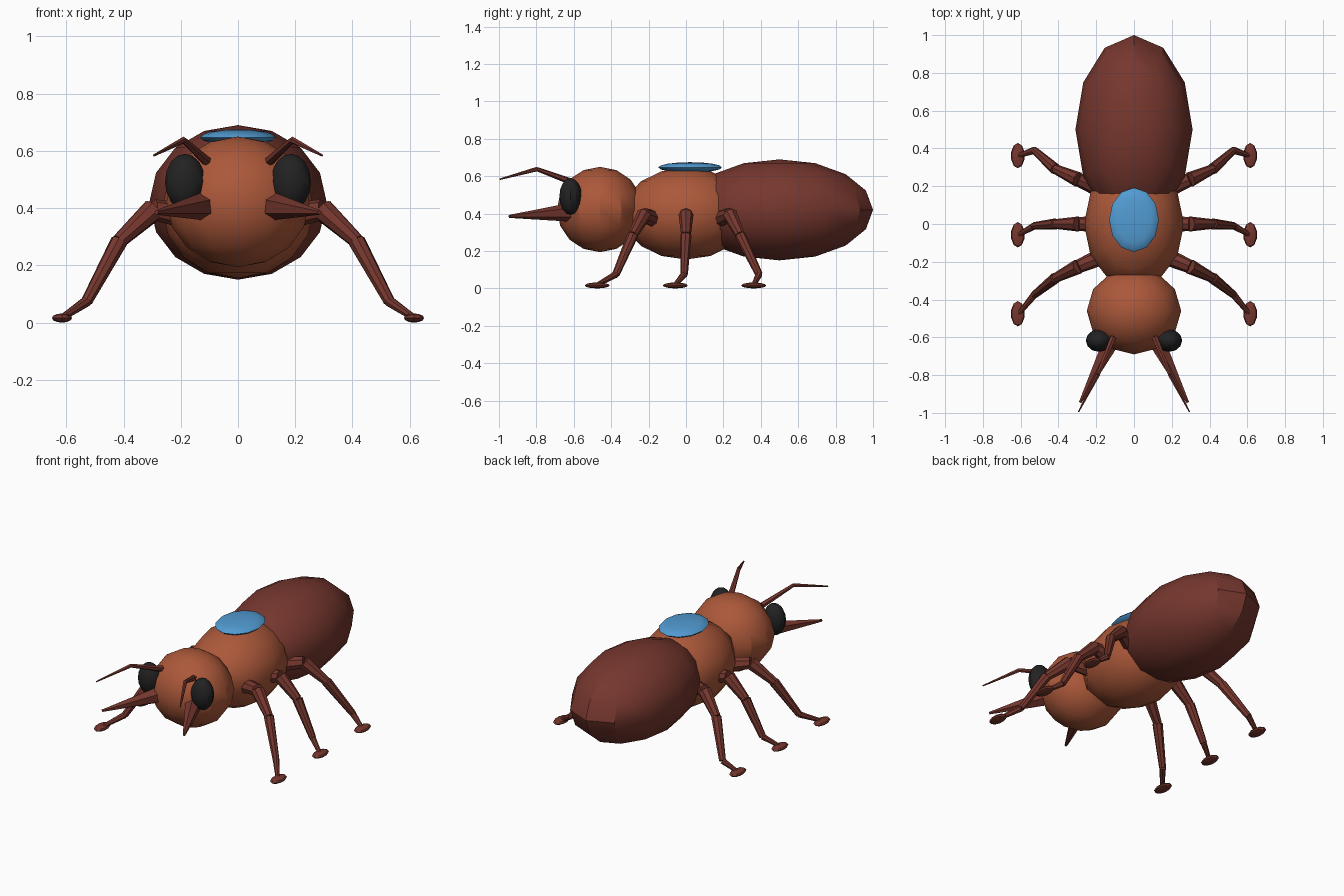
import bpy, math
from mathutils import Vector

if "Cube" in bpy.data.objects:
    bpy.data.objects.remove(bpy.data.objects["Cube"])


def material(name, rgb):
    m = bpy.data.materials.new(name)
    m.diffuse_color = (*rgb, 1)
    m.use_nodes = True
    m.node_tree.nodes["Principled BSDF"].inputs["Base Color"].default_value = m.diffuse_color
    return m


ORANGE = material("rust orange", (0.41, 0.098, 0.042))
MAROON = material("dark maroon", (0.18, 0.038, 0.027))
BLUE = material("sky blue", (0.084, 0.33, 0.65))
BLACK = material("eye black", (0.016, 0.016, 0.016))


def finish(name, mat):
    ob = bpy.context.object
    ob.name = name
    ob.data.materials.append(mat)
    bpy.ops.object.shade_smooth_by_angle(angle=math.radians(30))
    return ob


def ellipsoid(name, centre, radii, mat, segments=12, rings=8):
    bpy.ops.mesh.primitive_uv_sphere_add(segments=segments, ring_count=rings, radius=1, location=centre)
    bpy.context.object.scale = radii
    bpy.ops.object.transform_apply(location=False, rotation=False, scale=True)
    return finish(name, mat)


def limb(name, a, b, r1, r2, mat, sides=6):
    """Tapered tube from a (radius r1) to b (radius r2)."""
    a, b = Vector(a), Vector(b)
    d = b - a
    bpy.ops.mesh.primitive_cone_add(vertices=sides, radius1=r1, radius2=r2, depth=d.length,
                                    location=(a + b) / 2, rotation=d.to_track_quat('Z', 'Y').to_euler())
    return finish(name, mat)


# Body
ellipsoid("abdomen", (0, 0.5, 0.42), (0.31, 0.5, 0.27), MAROON)
ellipsoid("thorax", (0, 0, 0.4), (0.265, 0.34, 0.245), ORANGE)
ellipsoid("head", (0, -0.46, 0.422), (0.25, 0.23, 0.228), ORANGE)
ellipsoid("back_plate", (0, 0.022, 0.647), (0.132, 0.17, 0.028), BLUE)

# Per leg: y of hip root, hip end, knee, ankle, foot
LEGS = {
    "front": (-0.18, -0.225, -0.285, -0.375, -0.475),
    "middle": (0, 0, 0, -0.01, -0.057),
    "back": (0.19, 0.235, 0.29, 0.39, 0.362),
}

for s, side in ((-1, "left"), (1, "right")):
    # Face
    ellipsoid(f"{side}_eye", (s * 0.185, -0.617, 0.492), (0.07, 0.06, 0.098), BLACK)
    limb(f"{side}_mandible", (s * 0.12, -0.62, 0.407), (s * 0.285, -0.945, 0.385), 0.05, 0.008, MAROON)
    elbow = (s * 0.19, -0.797, 0.638)
    limb(f"{side}_antenna_base", (s * 0.11, -0.6, 0.565), elbow, 0.018, 0.011, MAROON)
    limb(f"{side}_antenna_tip", elbow, (s * 0.294, -0.995, 0.584), 0.012, 0.004, MAROON)

    # Legs
    for leg, ys in LEGS.items():
        xz = ((0.19, 0.375), (0.295, 0.395), (0.415, 0.285), (0.528, 0.075), (0.61, 0.02))
        p = [(s * x, y, z) for (x, z), y in zip(xz, ys)]
        tag = f"{side}_{leg}"
        limb(tag + "_hip", p[0], p[1], 0.045, 0.036, MAROON, 8)
        limb(tag + "_thigh", p[1], p[2], 0.04, 0.026, MAROON, 8)
        limb(tag + "_shin", p[2], p[3], 0.03, 0.02, MAROON, 8)
        limb(tag + "_ankle", p[3], p[4], 0.019, 0.012, MAROON, 8)
        ellipsoid(tag + "_foot", (s * 0.615, ys[4], 0.016), (0.037, 0.067, 0.016), MAROON, 10, 6)
